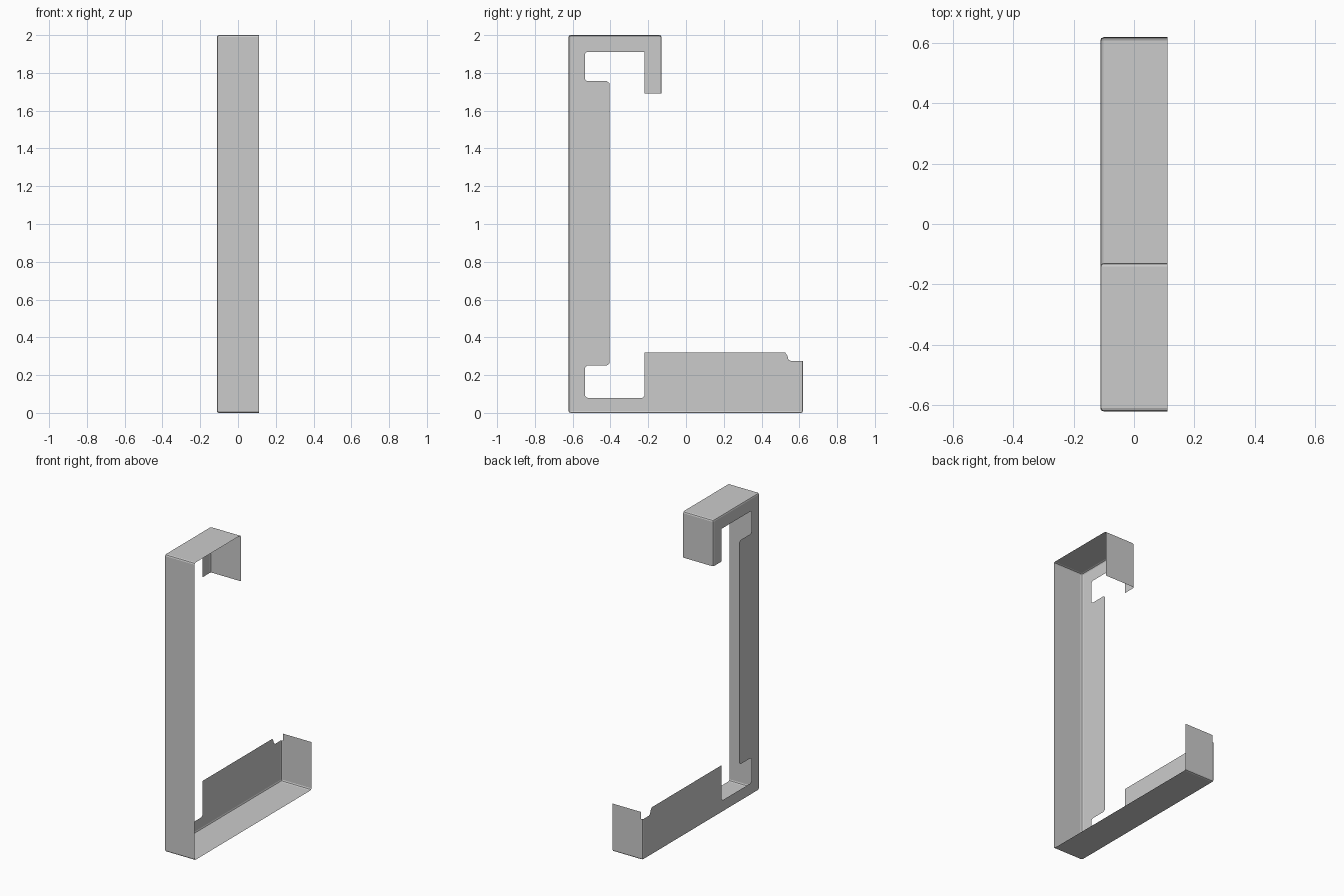
import bpy, bmesh

if "Cube" in bpy.data.objects:
    bpy.data.objects.remove(bpy.data.objects["Cube"])

HALF_W = 0.112
FOLD = 0.011

# Side flange profile (y, z): outer folded edge first, then the cut inner edge
outer = [(-0.13, 1.69), (-0.13, 2.0), (-0.622, 2.0), (-0.622, 0.0),
         (0.62, 0.0), (0.62, 0.275)]
inner = [(0.555, 0.275), (0.542, 0.282), (0.537, 0.302), (0.525, 0.32),
         (-0.22, 0.32), (-0.22, 0.09), (-0.23, 0.08),
         (-0.522, 0.08), (-0.535, 0.09),
         (-0.535, 0.238), (-0.525, 0.25), (-0.42, 0.25), (-0.405, 0.262),
         (-0.405, 1.745), (-0.42, 1.757), (-0.525, 1.757), (-0.535, 1.768),
         (-0.535, 1.9), (-0.525, 1.91), (-0.22, 1.91), (-0.22, 1.69)]

bm = bmesh.new()
left = [bm.verts.new((-HALF_W, y, z)) for y, z in outer + inner]
flange = bm.faces.new(left)

# Face strip folded off the outer edge of the flange
right = [bm.verts.new((HALF_W, y, z)) for y, z in outer]
for i in range(len(outer) - 1):
    bm.faces.new((left[i + 1], left[i], right[i], right[i + 1]))
bmesh.ops.recalc_face_normals(bm, faces=bm.faces)
if flange.normal.x > 0:
    bmesh.ops.reverse_faces(bm, faces=bm.faces)

# Rounded sheet folds
folds = [e for e in bm.edges if len(e.link_faces) == 2]
bmesh.ops.bevel(bm, geom=folds, offset=FOLD, segments=2, profile=0.5,
                affect='EDGES', clamp_overlap=True)

# End plate rises above the notched flange
top = [e for e in bm.edges if e.is_boundary
       and all(v.co.y > 0.6199 and abs(v.co.z - 0.275) < 0.001 for v in e.verts)]
ext = bmesh.ops.extrude_edge_only(bm, edges=top)["geom"]
for v in ext:
    if isinstance(v, bmesh.types.BMVert):
        v.co.z = 0.322

mesh = bpy.data.meshes.new("folded_bracket")
bm.to_mesh(mesh)
bm.free()
obj = bpy.data.objects.new("folded_bracket", mesh)
bpy.context.collection.objects.link(obj)
